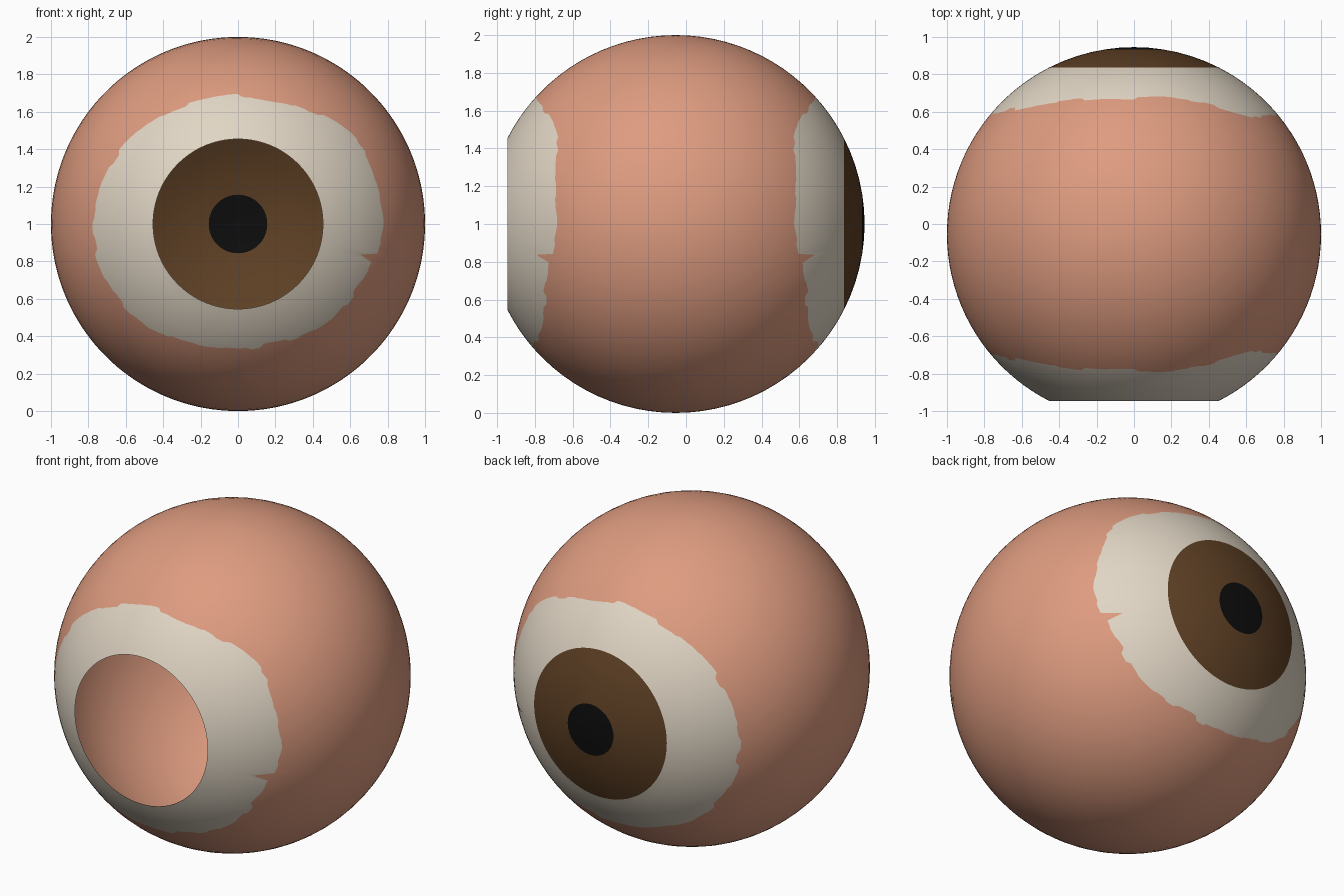
import bpy, bmesh, math, random

if "Cube" in bpy.data.objects:
    bpy.data.objects.remove(bpy.data.objects["Cube"])

random.seed(4)
N = 180                              # segments around the y axis
CY = -0.0545                         # sphere centre in y
RIM = math.radians(27)               # iris edge and rear opening
PUPIL = math.radians(9)


def material(name, rgb):
    m = bpy.data.materials.new(name)
    m.diffuse_color = (*rgb, 1)
    m.use_nodes = True
    m.node_tree.nodes["Principled BSDF"].inputs["Base Color"].default_value = m.diffuse_color
    return m


skin = material("skin pink", (0.73, 0.33, 0.215))
white = material("eye white", (0.75, 0.67, 0.555))
brown = material("iris brown", (0.112, 0.051, 0.018))
black = material("pupil black", (0.004, 0.004, 0.004))


def point(theta, phi):
    """Point on the sphere, theta measured from the +y pole."""
    s = math.sin(theta)
    return (s * math.cos(phi), CY + math.cos(theta), 1 + s * math.sin(phi))


def sphere_part(name, rows, mats, row_mats, pole=False):
    """rows: functions phi -> theta, from the +y pole outward."""
    bm = bmesh.new()
    phis = [2 * math.pi * i / N for i in range(N)]
    rings = [[bm.verts.new(point(row(i), p)) for i, p in enumerate(phis)] for row in rows]
    for k in range(len(rings) - 1):
        for i in range(N):
            j = (i + 1) % N
            f = bm.faces.new((rings[k][i], rings[k][j], rings[k + 1][j], rings[k + 1][i]))
            f.material_index = row_mats[k]
    if pole:
        top = bm.verts.new(point(0, 0))
        for i in range(N):
            bm.faces.new((top, rings[0][(i + 1) % N], rings[0][i]))
    for f in bm.faces:
        f.smooth = True
    bmesh.ops.recalc_face_normals(bm, faces=bm.faces)
    # make normals point away from the centre
    f = next(iter(bm.faces))
    c = f.calc_center_median()
    if f.normal.x * c.x + f.normal.y * (c.y - CY) + f.normal.z * (c.z - 1) < 0:
        bmesh.ops.reverse_faces(bm, faces=bm.faces)
    me = bpy.data.meshes.new(name)
    bm.to_mesh(me)
    bm.free()
    for m in mats:
        me.materials.append(m)
    ob = bpy.data.objects.new(name, me)
    bpy.context.collection.objects.link(ob)
    return ob


# Ragged border between skin and white: radius seen along y, every 15 degrees
BORDER = [0.785, 0.775, 0.785, 0.755, 0.71, 0.685, 0.685, 0.685, 0.70, 0.72, 0.745, 0.76,
          0.78, 0.77, 0.755, 0.735, 0.695, 0.675, 0.67, 0.665, 0.69, 0.715, 0.72, 0.75]


def border_radius(i):
    t = i / N * len(BORDER)
    k = int(t)
    a, b = BORDER[k], BORDER[(k + 1) % len(BORDER)]
    return a + (b - a) * (t - k)


steps = [random.uniform(-0.011, 0.011) for _ in range(N // 3)]
radius = [border_radius(i) + steps[i // 3] for i in range(N)]
notch = round(N * 345.5 / 360)
radius[notch] = 0.675                # one thin notch on the right side
border = [math.asin(r) for r in radius]


def between(a, b, t):
    return lambda i: a(i) + (b(i) - a(i)) * t


# Eyeball shell: white, skin band, white, then the rear opening
stops = [lambda i: RIM, lambda i: border[i], lambda i: math.pi - border[i], lambda i: math.pi - RIM]
rows, row_mats = [stops[0]], []
for s, (count, mat) in enumerate(((8, 1), (24, 0), (8, 1))):
    for k in range(1, count + 1):
        rows.append(between(stops[s], stops[s + 1], k / count))
        row_mats.append(mat)
sphere_part("eyeball_shell", rows, [skin, white], row_mats)

# Iris ring
sphere_part("iris", [(lambda i, k=k: PUPIL + (RIM - PUPIL) * k / 4) for k in range(5)], [brown], [0] * 4)

# Pupil cap
sphere_part("pupil", [(lambda i, k=k: PUPIL * k / 2) for k in (1, 2)], [black], [0], pole=True)
